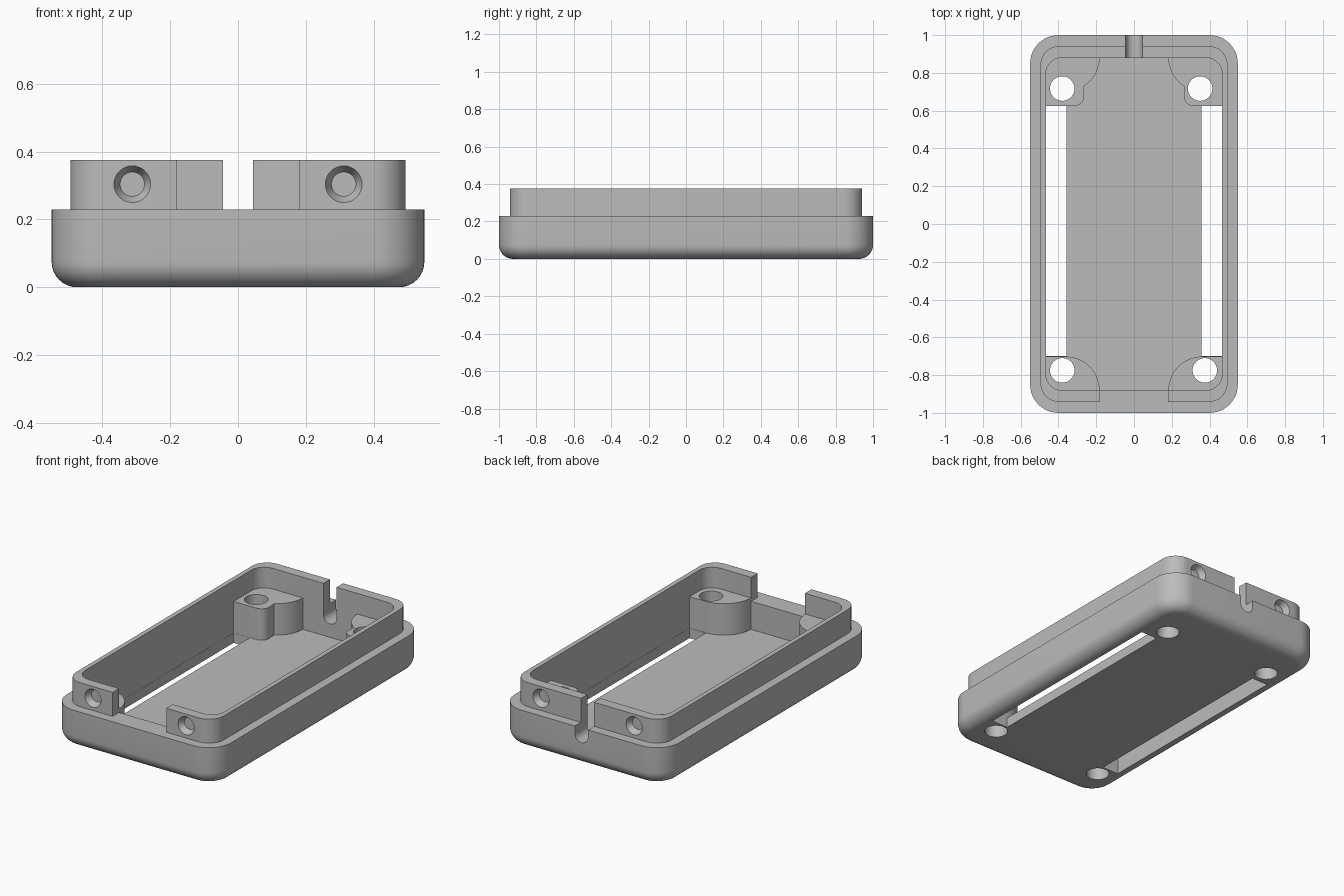
import bpy, bmesh
from math import sin, cos, pi, radians

cube = bpy.data.objects.get("Cube")
if cube:
    bpy.data.objects.remove(cube, do_unlink=True)

grey = bpy.data.materials.new("plain_grey")
grey.use_nodes = True
COLOUR = (0.5, 0.5, 0.5, 1)
grey.diffuse_color = COLOUR
grey.node_tree.nodes["Principled BSDF"].inputs["Base Color"].default_value = COLOUR


def loft(name, rings):
    """Closed solid through rings with equal point counts."""
    bm = bmesh.new()
    loops = [[bm.verts.new(p) for p in ring] for ring in rings]
    n = len(loops[0])
    for a, b in zip(loops, loops[1:]):
        for i in range(n):
            j = (i + 1) % n
            bm.faces.new((a[i], a[j], b[j], b[i]))
    bm.faces.new(loops[0][::-1])
    bm.faces.new(loops[-1])
    bmesh.ops.recalc_face_normals(bm, faces=bm.faces)
    mesh = bpy.data.meshes.new(name)
    bm.to_mesh(mesh)
    bm.free()
    mesh.materials.append(grey)
    obj = bpy.data.objects.new(name, mesh)
    bpy.context.collection.objects.link(obj)
    return obj


def arc(cx, cy, r, start, end, steps=12):
    angles = [radians(start + (end - start) * i / steps) for i in range(steps + 1)]
    return [(cx + r * cos(a), cy + r * sin(a)) for a in angles]


def rounded(hx, hy, r):
    corners = [(1, 1, 0), (-1, 1, 90), (-1, -1, 180), (1, -1, 270)]
    return [p for sx, sy, a in corners
            for p in arc(sx * (hx - r), sy * (hy - r), r, a, a + 90)]


def at_z(profile, z):
    return [(x, y, z) for x, y in profile]


def prism(name, profile, z0, z1):
    return loft(name, [at_z(profile, z0), at_z(profile, z1)])


def box(name, x0, x1, y0, y1, z0, z1):
    return prism(name, [(x0, y0), (x1, y0), (x1, y1), (x0, y1)], z0, z1)


def combine(target, other, operation):
    mod = target.modifiers.new("join", 'BOOLEAN')
    mod.operation, mod.solver, mod.object = operation, 'EXACT', other
    bpy.context.view_layer.objects.active = target
    bpy.ops.object.modifier_apply(modifier=mod.name)
    bpy.data.objects.remove(other, do_unlink=True)


# Outer shell with a rounded bottom edge
FILLET = 0.075
rings = []
for i in range(9):
    a = pi / 2 * i / 8
    inset = FILLET * (1 - sin(a))
    rings.append(at_z(rounded(0.55 - inset, 1 - inset, 0.15 - inset), FILLET * (1 - cos(a))))
rings.append(at_z(rounded(0.55, 1, 0.15), 0.23))
case = loft("case_bottom", rings)

# Raised lip, open at the front
lip = prism("lip", rounded(0.495, 0.942, 0.1), 0.1, 0.375)
combine(lip, box("front_gap", -0.18, 0.18, -1.1, -0.8, 0.2, 0.5), 'DIFFERENCE')
combine(case, lip, 'UNION')

# Cavity and the long floor slots
combine(case, prism("cavity", rounded(0.467, 0.88, 0.085), 0.06, 0.5), 'DIFFERENCE')
for s in (-1, 1):
    x0, x1 = sorted((s * 0.357, s * 0.466))
    combine(case, box("slot", x0, x1, -0.699, 0.624, -0.1, 0.1), 'DIFFERENCE')

# Corner screw bosses
TOP = 0.25
for s in (-1, 1):
    front = [(0.475, -0.9), (0.475, -0.7)] + arc(0.36, -0.88, 0.178, 90, 180, 20) + [(0.182, -0.9)]
    back = ([(0.475, 0.9), (0.182, 0.9)] + arc(0.36, 0.88, 0.178, 180, 239, 16)
            + arc(0.315, 0.675, 0.05, 180, 270) + [(0.475, 0.625)])
    for name, profile in (("front_boss", front), ("back_boss", back)):
        combine(case, prism(name, [(s * x, y) for x, y in profile], 0.03, TOP), 'UNION')

# Vertical screw holes
for x, y in ((-0.38, 0.717), (0.35, 0.717), (-0.38, -0.775), (0.375, -0.775)):
    combine(case, prism("screw_hole", arc(x, y, 0.065, 0, 350, 35), -0.1, 0.5), 'DIFFERENCE')

# Conical dimples in both ends of the lip
for s in (-1, 1):
    for x in (-0.312, 0.312):
        cone = [[(px, s * y, pz) for px, pz in arc(x, 0.304, r, 0, 350, 35)]
                for y, r in ((0.95, 0.058), (0.905, 0.036))]
        combine(case, loft("dimple", cone), 'DIFFERENCE')

# Round-bottomed cable notch in the back wall
notch = arc(0, 0.185, 0.044, 180, 360, 20) + [(0.044, 0.5), (-0.044, 0.5)]
combine(case, loft("cable_notch", [[(x, y, z) for x, z in notch] for y in (0.8, 1.1)]), 'DIFFERENCE')

bpy.ops.object.select_all(action='DESELECT')
case.select_set(True)
bpy.context.view_layer.objects.active = case
bpy.ops.object.shade_smooth_by_angle(angle=radians(30))
